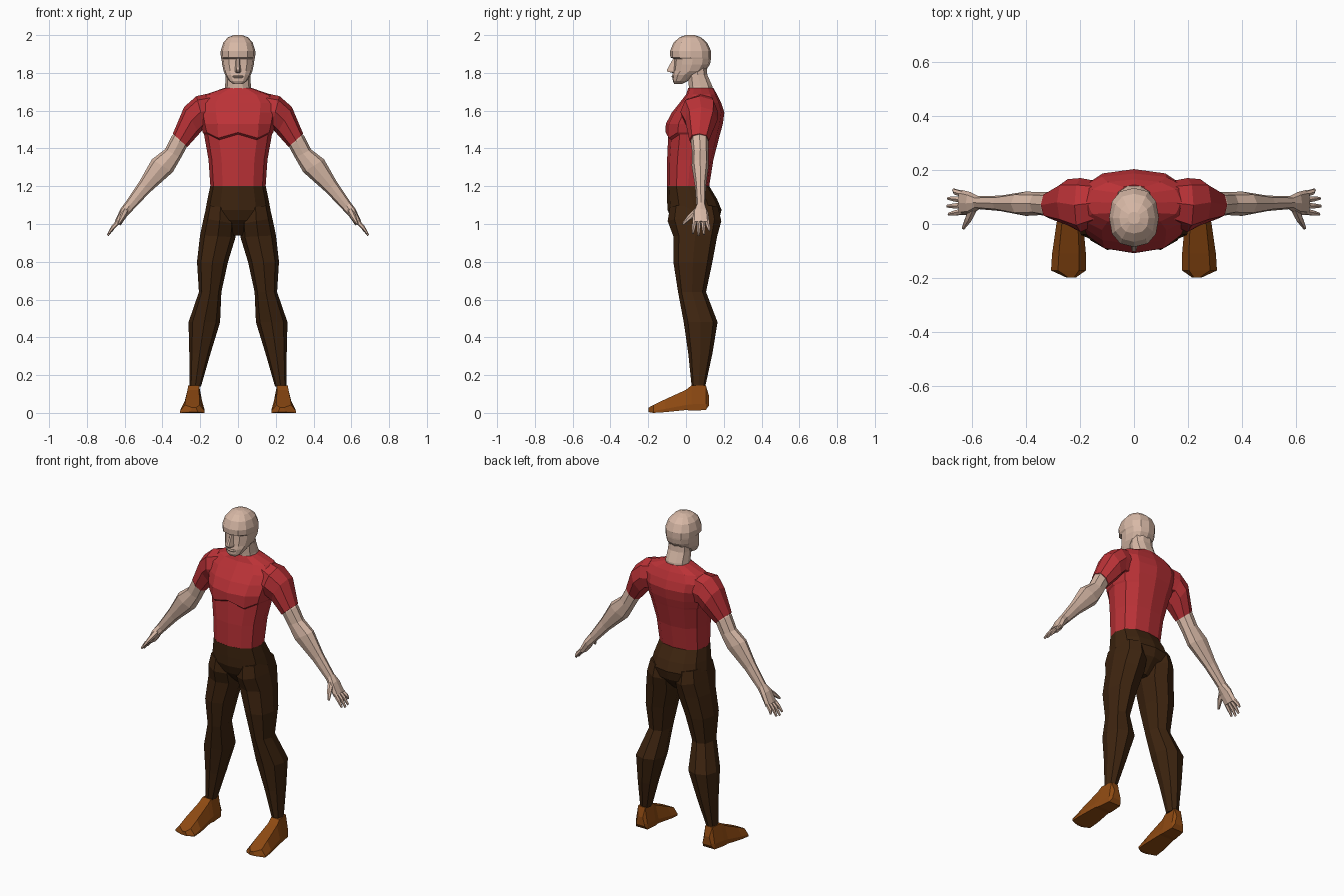
import bpy, bmesh, math
from mathutils import Vector


def material(name, rgb):
    m = bpy.data.materials.new(name)
    m.diffuse_color = (*rgb, 1)
    return m


SKIN = material("skin", (0.68, 0.48, 0.38))
RED = material("shirt red", (0.50, 0.032, 0.038))
BROWN = material("trouser brown", (0.048, 0.018, 0.005))
LEATHER = material("shoe leather", (0.27, 0.068, 0.006))


def ring(a, b, y0, y1, n=8, p=0.85):
    """Rounded cross-section spanning a..b in the xz plane and y0..y1 in depth."""
    a, b = Vector((a[0], 0, a[1])), Vector((b[0], 0, b[1]))
    mid, half = (a + b) / 2, (a - b) / 2
    pts = []
    for i in range(n):
        t = 2 * math.pi * i / n
        c, s = math.cos(t), math.sin(t)
        c = math.copysign(abs(c) ** p, c) if abs(c) > 1e-6 else 0
        s = math.copysign(abs(s) ** p, s) if abs(s) > 1e-6 else 0
        pts.append(mid + half * c + Vector((0, (y0 + y1) / 2 + (y1 - y0) / 2 * s, 0)))
    return pts


def level(z, w, y0, y1, n=12, p=0.85):
    """Horizontal cross-section centred on x = 0."""
    return ring((w, z), (-w, z), y0, y1, n, p)


def loft(name, rings, mat, mirror=False):
    bm = bmesh.new()
    rows = [[bm.verts.new(p) for p in r] for r in rings]
    n = len(rows[0])
    for r, q in zip(rows, rows[1:]):
        for i in range(n):
            j = (i + 1) % n
            bm.faces.new((r[i], r[j], q[j], q[i]))
    bm.faces.new(rows[0])
    bm.faces.new(rows[-1])
    bmesh.ops.recalc_face_normals(bm, faces=bm.faces)
    me = bpy.data.meshes.new(name)
    bm.to_mesh(me)
    bm.free()
    me.materials.append(mat)
    ob = bpy.data.objects.new(name, me)
    bpy.context.collection.objects.link(ob)
    if mirror:
        mod = ob.modifiers.new("mirror", 'MIRROR')
        mod.use_mirror_merge = False
    return ob


def rod(name, points, radii, mat, n=6):
    """Tapered mirrored rod along a path, used for fingers."""
    d = (Vector(points[-1]) - Vector(points[0])).normalized()
    u = d.cross(Vector((0, 1, 0))).normalized()
    v = d.cross(u)
    rings = [[Vector(p) + (u * math.cos(2 * math.pi * i / n)
              + v * math.sin(2 * math.pi * i / n)) * r for i in range(n)]
             for p, r in zip(points, radii)]
    return loft(name, rings, mat, True)


# shirt body, with the chest overhanging in a shallow W line
body = [level(1.195, .146, -.10, .122), level(1.34, .156, -.10, .145),
        level(1.475, .180, -.094, .18), level(1.485, .187, -.108, .183),
        level(1.53, .198, -.107, .195), level(1.59, .21, -.075, .203),
        level(1.64, .215, -.035, .187), level(1.685, .175, .0, .165),
        level(1.72, .072, .012, .145)]
for r in body[2:4]:
    for p in r:
        if p.y < 0 and .04 < abs(p.x) < .14:
            p.z -= .03
loft("shirt_body", body, RED)

# sleeves with round shoulders
loft("sleeve", [ring((.09, 1.705), (.10, 1.50), .02, .15),
                ring((.22, 1.677), (.175, 1.51), -.03, .170),
                ring((.285, 1.62), (.205, 1.478), -.005, .166),
                ring((.345, 1.478), (.268, 1.408), .018, .122)], RED, True)

# bare arms down to the palm
loft("arm", [ring((.325, 1.49), (.26, 1.43), .03, .115),
             ring((.348, 1.47), (.272, 1.405), .025, .118),
             ring((.387, 1.395), (.302, 1.35), .033, .118),
             ring((.456, 1.342), (.345, 1.275), .03, .12),
             ring((.522, 1.225), (.467, 1.167), .048, .105),
             ring((.596, 1.115), (.555, 1.075), .055, .103),
             ring((.622, 1.08), (.588, 1.04), .035, .118),
             ring((.652, 1.015), (.622, .992), .033, .126)], SKIN, True)

# four fingers and a thumb
for i, (y, tip, x, z) in enumerate([(.046, .036, .685, .95), (.068, .066, .69, .94),
                                    (.09, .095, .687, .945), (.111, .126, .668, .965)]):
    rod("finger_%d" % (i + 1), [(.634, y, 1.012), (.66, (y + tip) / 2, .985), (x, tip, z)],
        [.012, .011, .006], SKIN)
rod("thumb", [(.595, .06, 1.07), (.613, .018, 1.035), (.632, -.016, 1.0)],
    [.018, .014, .006], SKIN)

# trousers: hips and legs
loft("trouser_hips", [level(1.20, .147, -.101, .123), level(1.13, .162, -.10, .165),
                      level(1.075, .172, -.098, .188), level(1.02, .15, -.075, .175),
                      level(.94, .035, .0, .10)], BROWN)
loft("trouser_leg", [ring((.165, 1.10), (.02, 1.08), -.085, .17),
                     ring((.182, 1.03), (.012, 1.0), -.097, .187),
                     ring((.201, .94), (.013, .93), -.067, .165),
                     ring((.217, .80), (.053, .80), -.067, .14),
                     ring((.207, .64), (.088, .64), -.042, .106),
                     ring((.262, .48), (.095, .48), -.012, .167),
                     ring((.258, .32), (.147, .31), .012, .14),
                     ring((.256, .14), (.196, .14), .03, .102)], BROWN, True)


# shoes: sections from heel to toe
def shoe_section(y, x0, x1, top, bottom=0.0, inset=.2):
    d = (x1 - x0) * inset
    low = bottom + (top - bottom) * .25
    return [Vector((x, y, z)) for x, z in
            ((x0, bottom), (x1, bottom), (x1, low), (x1 - d, top), (x0 + d, top), (x0, low))]


loft("shoe", [shoe_section(.122, .20, .255, .09, .04),
              shoe_section(.105, .19, .27, .146, .015),
              shoe_section(.03, .187, .282, .146, .012),
              shoe_section(0, .188, .287, .122, .015),
              shoe_section(-.11, .178, .303, .072, .004),
              shoe_section(-.172, .178, .307, .042, 0),
              shoe_section(-.198, .215, .25, .028, .004)], LEATHER, True)

# neck
loft("neck", [level(1.68, .075, .015, .145, 10), level(1.73, .068, .012, .142, 10),
              level(1.79, .066, .01, .115, 10), level(1.85, .066, .0, .11, 10)], SKIN)

# head from chin to crown, with a brow ledge
loft("head", [level(1.742, .026, -.062, -.02), level(1.757, .048, -.07, .01),
              level(1.79, .068, -.071, .055), level(1.81, .076, -.068, .103),
              level(1.845, .084, -.064, .127), level(1.873, .087, -.062, .132),
              level(1.882, .091, -.083, .133), level(1.915, .092, -.085, .133),
              level(1.96, .078, -.066, .112), level(1.988, .054, -.035, .08),
              level(2.0, .022, .0, .045)], SKIN)

# nose and lips
loft("nose", [[Vector((-w, -.055, z)), Vector((-w * .4, y, z)),
               Vector((w * .4, y, z)), Vector((w, -.055, z))]
              for z, w, y in ((1.875, .012, -.068), (1.815, .018, -.102),
                              (1.806, .019, -.098), (1.80, .015, -.07))], SKIN)
loft("lips", [level(1.787, .026, -.073, -.05, 8), level(1.78, .03, -.078, -.05, 8),
              level(1.774, .026, -.072, -.05, 8)], SKIN)
